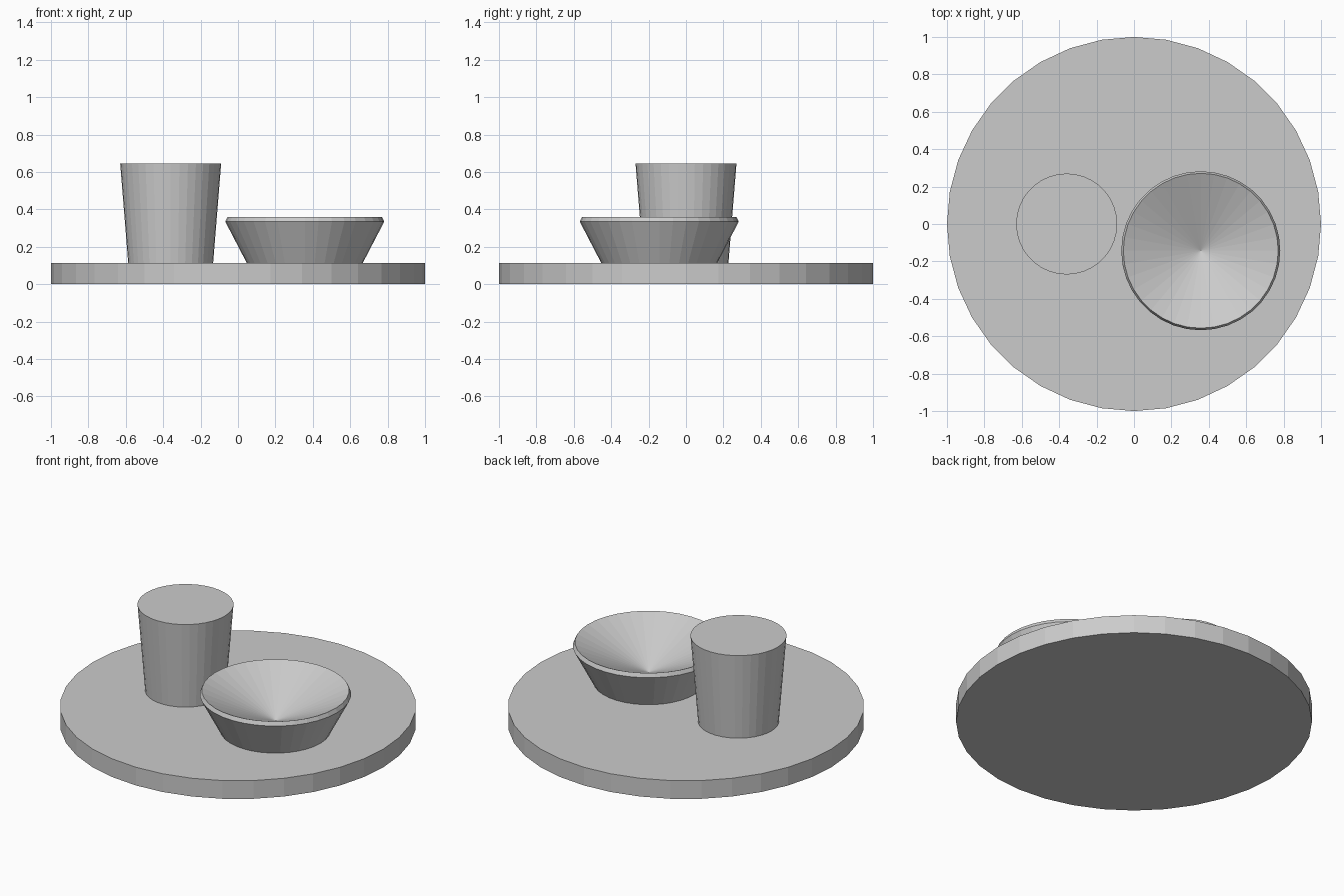
import bpy
import bmesh
from math import cos, sin, tau

cube = bpy.data.objects.get("Cube")
if cube:
    bpy.data.objects.remove(cube, do_unlink=True)

SIDES = 36
PLATE_TOP = 0.113

# One plain grey for everything
GREY = (0.6, 0.6, 0.6, 1.0)
grey = bpy.data.materials.new("plain grey")
grey.use_nodes = True
grey.diffuse_color = GREY
grey.node_tree.nodes["Principled BSDF"].inputs["Base Color"].default_value = GREY


def lathe(name, profile, x=0.0, y=0.0, z=0.0, apex=None):
    """Turn (radius, height) points into a closed faceted solid, with a flat
    top, or a cone sinking to the apex height."""
    bm = bmesh.new()
    rings = [[bm.verts.new((r * cos(tau * i / SIDES), r * sin(tau * i / SIDES), h))
              for i in range(SIDES)] for r, h in profile]
    for low, high in zip(rings, rings[1:]):
        for i in range(SIDES):
            j = (i + 1) % SIDES
            bm.faces.new((low[i], low[j], high[j], high[i]))
    bm.faces.new(rings[0][::-1])
    top = rings[-1]
    if apex is None:
        bm.faces.new(top)
    else:
        tip = bm.verts.new((0, 0, apex))
        for i in range(SIDES):
            bm.faces.new((top[i], top[(i + 1) % SIDES], tip))
    mesh = bpy.data.meshes.new(name)
    bm.to_mesh(mesh)
    bm.free()
    mesh.materials.append(grey)
    obj = bpy.data.objects.new(name, mesh)
    obj.location = (x, y, z)
    bpy.context.collection.objects.link(obj)
    return obj


# Round base plate
lathe("plate", [(1.0, 0.0), (1.0, PLATE_TOP)])

# Tapered cup with a closed top
lathe("cup", [(0.227, 0.0), (0.27, 0.532)], x=-0.36, z=PLATE_TOP)

# Flared bowl with a chamfered rim and a conical hollow
lathe("bowl", [(0.31, 0.0), (0.425, 0.221), (0.414, 0.245)],
      x=0.357, y=-0.143, z=PLATE_TOP, apex=0.056)
